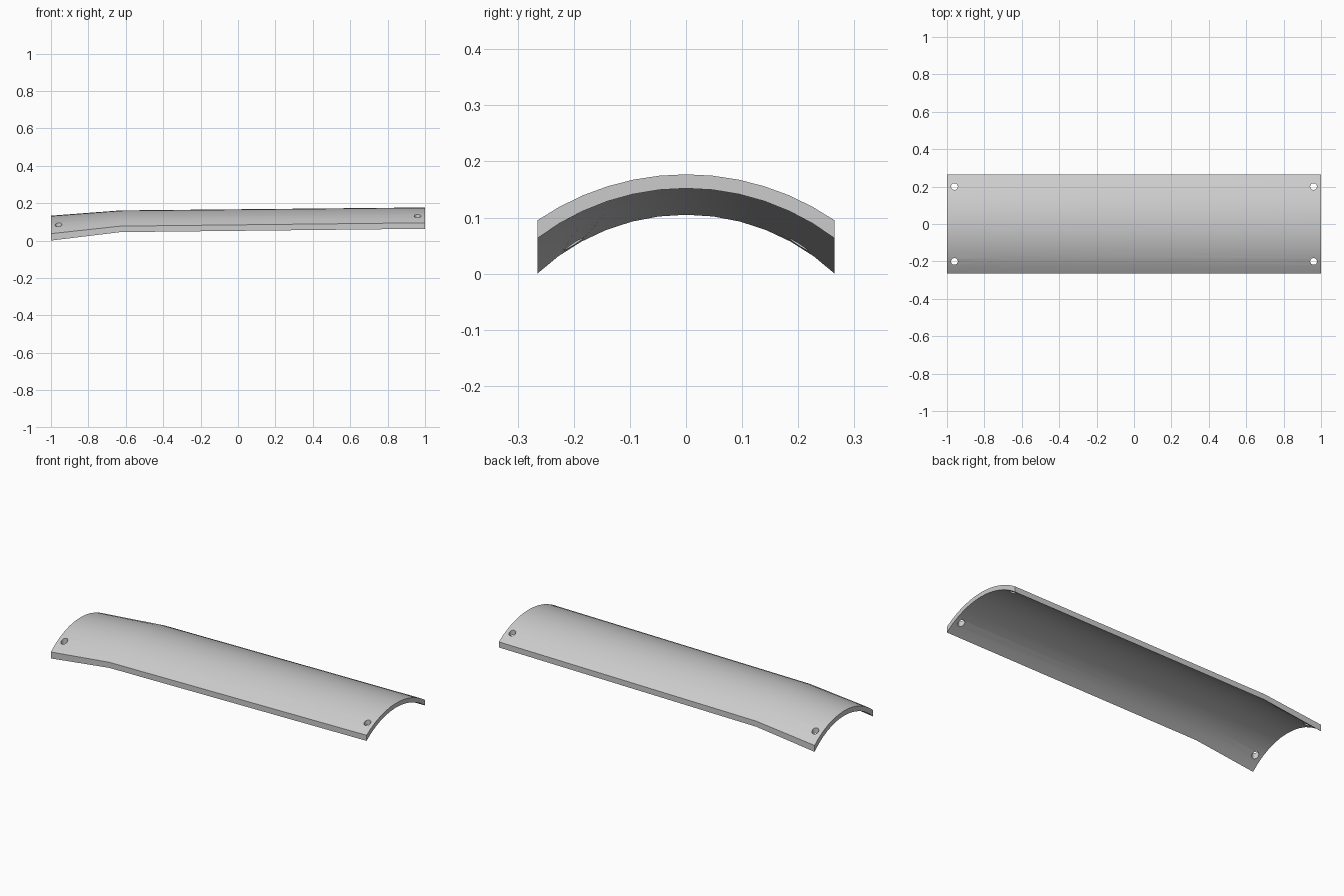
import bpy
import bmesh
import math

if "Cube" in bpy.data.objects:
    bpy.data.objects.remove(bpy.data.objects["Cube"])

HALF_WIDTH = 0.265
SEGMENTS = 12

grey = bpy.data.materials.new("light grey")
grey.use_nodes = True
colour = (0.6, 0.6, 0.6, 1)
grey.diffuse_color = colour
grey.node_tree.nodes["Principled BSDF"].inputs["Base Color"].default_value = colour


def arc(x, crown, edge):
    """Circular arc across the width at one station."""
    sag = crown - edge
    radius = (HALF_WIDTH ** 2 + sag ** 2) / (2 * sag)
    half_angle = math.asin(HALF_WIDTH / radius)
    angles = [half_angle * (2 * i / SEGMENTS - 1) for i in range(SEGMENTS + 1)]
    return [(x, radius * math.sin(a), crown - radius * (1 - math.cos(a)))
            for a in angles]


# Stations: x, outer crown, outer edge, inner crown, inner edge
stations = [
    (-1.0, 0.133, 0.037, 0.105, 0.0),
    (-0.63, 0.161, 0.077, 0.135, 0.045),
    (1.0, 0.177, 0.095, 0.152, 0.063),
]

# Curved plate: closed cross-sections bridged along x
bm = bmesh.new()
rings = []
for x, oc, oe, ic, ie in stations:
    section = arc(x, oc, oe) + arc(x, ic, ie)[::-1]
    rings.append([bm.verts.new(p) for p in section])
count = len(rings[0])
for a, b in zip(rings, rings[1:]):
    for i in range(count):
        j = (i + 1) % count
        bm.faces.new((a[i], a[j], b[j], b[i]))
for ring in (rings[0], rings[-1]):
    for i in range(SEGMENTS):
        bm.faces.new((ring[i], ring[i + 1], ring[-2 - i], ring[-1 - i]))
bmesh.ops.recalc_face_normals(bm, faces=bm.faces)
mesh = bpy.data.meshes.new("curved_plate")
bm.to_mesh(mesh)
bm.free()
plate = bpy.data.objects.new("curved_plate", mesh)
bpy.context.collection.objects.link(plate)
mesh.materials.append(grey)

# Four vertical corner screw holes
for sx in (-1, 1):
    for sy in (-1, 1):
        bpy.ops.mesh.primitive_cylinder_add(
            vertices=24, radius=0.018, depth=0.6, location=(sx * 0.96, sy * 0.2, 0.1))
        cutter = bpy.context.object
        cutter.name = "hole_cutter"
        cutter.data.materials.append(grey)
        cut = plate.modifiers.new("screw_hole", "BOOLEAN")
        cut.operation = "DIFFERENCE"
        cut.solver = "EXACT"
        cut.object = cutter
        bpy.context.view_layer.objects.active = plate
        bpy.ops.object.modifier_apply(modifier=cut.name)
        bpy.data.objects.remove(cutter)

# Smooth curve with crisp rims
bpy.ops.object.select_all(action="DESELECT")
plate.select_set(True)
bpy.context.view_layer.objects.active = plate
bpy.ops.object.shade_smooth_by_angle(angle=math.radians(30))
